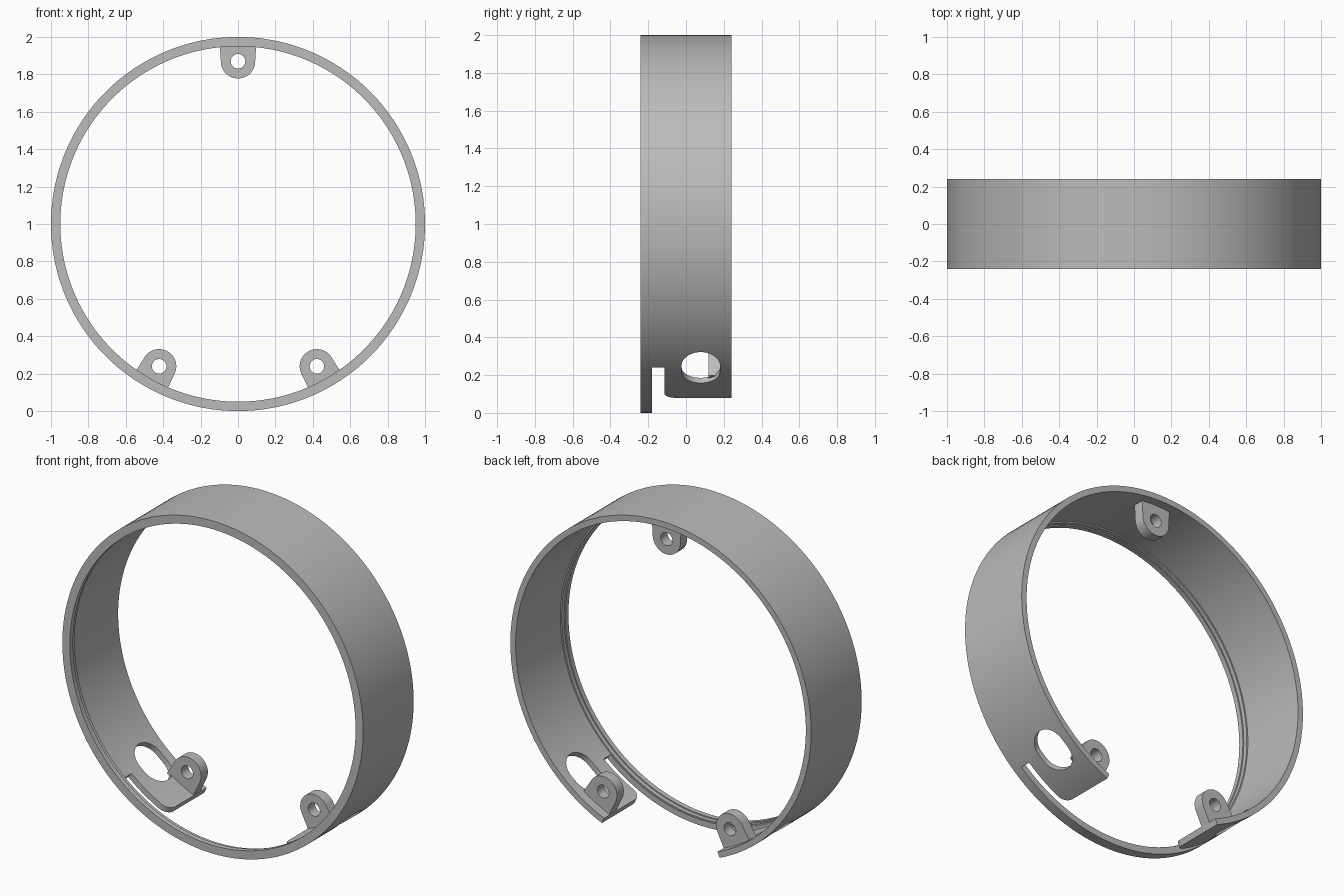
import bpy
import bmesh
from math import sin, cos, pi, radians
from mathutils import Vector

if "Cube" in bpy.data.objects:
    bpy.data.objects.remove(bpy.data.objects["Cube"], do_unlink=True)

grey = bpy.data.materials.new("plain_grey")
grey.use_nodes = True
GREY = (0.5, 0.5, 0.5, 1)
grey.diffuse_color = GREY
grey.node_tree.nodes["Principled BSDF"].inputs["Base Color"].default_value = GREY

CENTRE = Vector((0, 0, 1))
Y = Vector((0, 1, 0))
HALF = 0.24        # half depth of the ring
GAP = 23           # degrees from the bottom to the end of the body
SLOT = 40.5        # degrees from the bottom to the end of the slot


def frame(deg):
    """Tangent and outward directions, at an angle from the bottom towards +x."""
    a = radians(deg)
    return Vector((cos(a), 0, sin(a))), Vector((sin(a), 0, -cos(a)))


def finish(name, bm):
    bmesh.ops.recalc_face_normals(bm, faces=bm.faces[:])
    mesh = bpy.data.meshes.new(name)
    bm.to_mesh(mesh)
    bm.free()
    mesh.materials.append(grey)
    obj = bpy.data.objects.new(name, mesh)
    bpy.context.collection.objects.link(obj)
    return obj


def prism(name, points, u, v, w, low, high):
    """Extrude a flat outline, drawn along u and v, from low to high along w."""
    bm = bmesh.new()
    ends = [[bm.verts.new(CENTRE + u * p + v * q + w * d) for p, q in points]
            for d in (low, high)]
    for end in ends:
        bm.faces.new(end)
    n = len(points)
    for i in range(n):
        j = (i + 1) % n
        bm.faces.new((ends[0][i], ends[0][j], ends[1][j], ends[1][i]))
    return finish(name, bm)


def arc(cu, cv, r, start, stop, steps=24):
    angles = [radians(start + (stop - start) * i / steps) for i in range(steps + 1)]
    return [(cu + r * cos(a), cv + r * sin(a)) for a in angles]


def activate(obj):
    bpy.ops.object.select_all(action='DESELECT')
    obj.select_set(True)
    bpy.context.view_layer.objects.active = obj


def cut(obj, cutter):
    mod = obj.modifiers.new("cut", 'BOOLEAN')
    mod.operation = 'DIFFERENCE'
    mod.solver = 'EXACT'
    mod.object = cutter
    activate(obj)
    bpy.ops.object.modifier_apply(modifier=mod.name)
    bpy.data.objects.remove(cutter, do_unlink=True)


def smooth(obj):
    activate(obj)
    bpy.ops.object.shade_smooth_by_angle(angle=radians(30))


# Ring: stepped front lip and thin body, turned around the y axis
profile = [(1, -HALF), (1, HALF), (0.965, HALF), (0.965, -0.185),
           (0.957, -0.185), (0.957, -0.21), (0.95, -0.21), (0.95, -HALF)]
bm = bmesh.new()
loops = []
for k in range(180):
    out = frame(2 * k)[1]
    loops.append([bm.verts.new(CENTRE + out * r + Y * y) for r, y in profile])
for k, a in enumerate(loops):
    b = loops[(k + 1) % len(loops)]
    for i in range(len(profile)):
        j = (i + 1) % len(profile)
        bm.faces.new((a[i], a[j], b[j], b[i]))
ring = finish("ring", bm)

# Bottom gap in the body, and the narrow slot running past it behind the lip
across, down = frame(0)
for name, deg, y0, y1 in (("slot_cutter", SLOT, -0.18, -0.115),
                          ("gap_cutter", GAP, -0.15, 0.4)):
    a = radians(deg)
    wedge = [(0, 0), (1.5 * sin(a), 1.5 * cos(a)), (0, 1.5), (-1.5 * sin(a), 1.5 * cos(a))]
    cut(ring, prism(name, wedge, across, down, Y, y0, y1))

for side in (-1, 1):
    # Rounded front corner of each body end
    tangent, out = frame(side * GAP)
    R = 0.06
    corner = [(-0.01, -0.125), (-0.01, -0.115 + R)]
    corner += arc(R, -0.115 + R, R, 180, 270, 10) + [(R, -0.125)]
    cut(ring, prism("corner_cutter", corner, tangent * side, Y, out, 0.9, 1.1))
    # Oblong hole through the wall
    tangent, out = frame(side * 40)
    oblong = arc(0.025, 0.078, 0.102, -90, 90) + arc(-0.025, 0.078, 0.102, 90, 270)
    cut(ring, prism("oblong_cutter", oblong, tangent, Y, out, 0.8, 1.2))
smooth(ring)

# Three drilled mounting lugs on the inner wall
for name, deg in (("top_lug", 180), ("left_lug", 29), ("right_lug", -29)):
    tangent, out = frame(deg)
    outline = [(0.098, 0.972), (-0.098, 0.972)] + arc(0, 0.87, 0.092, 180, 360, 32)
    lug = prism(name, outline, tangent, out, Y, 0.12, 0.185)
    drill = arc(0, 0.87, 0.039, 0, 360, 32)[:-1]
    cut(lug, prism("drill_cutter", drill, tangent, out, Y, 0, 0.3))
    smooth(lug)
